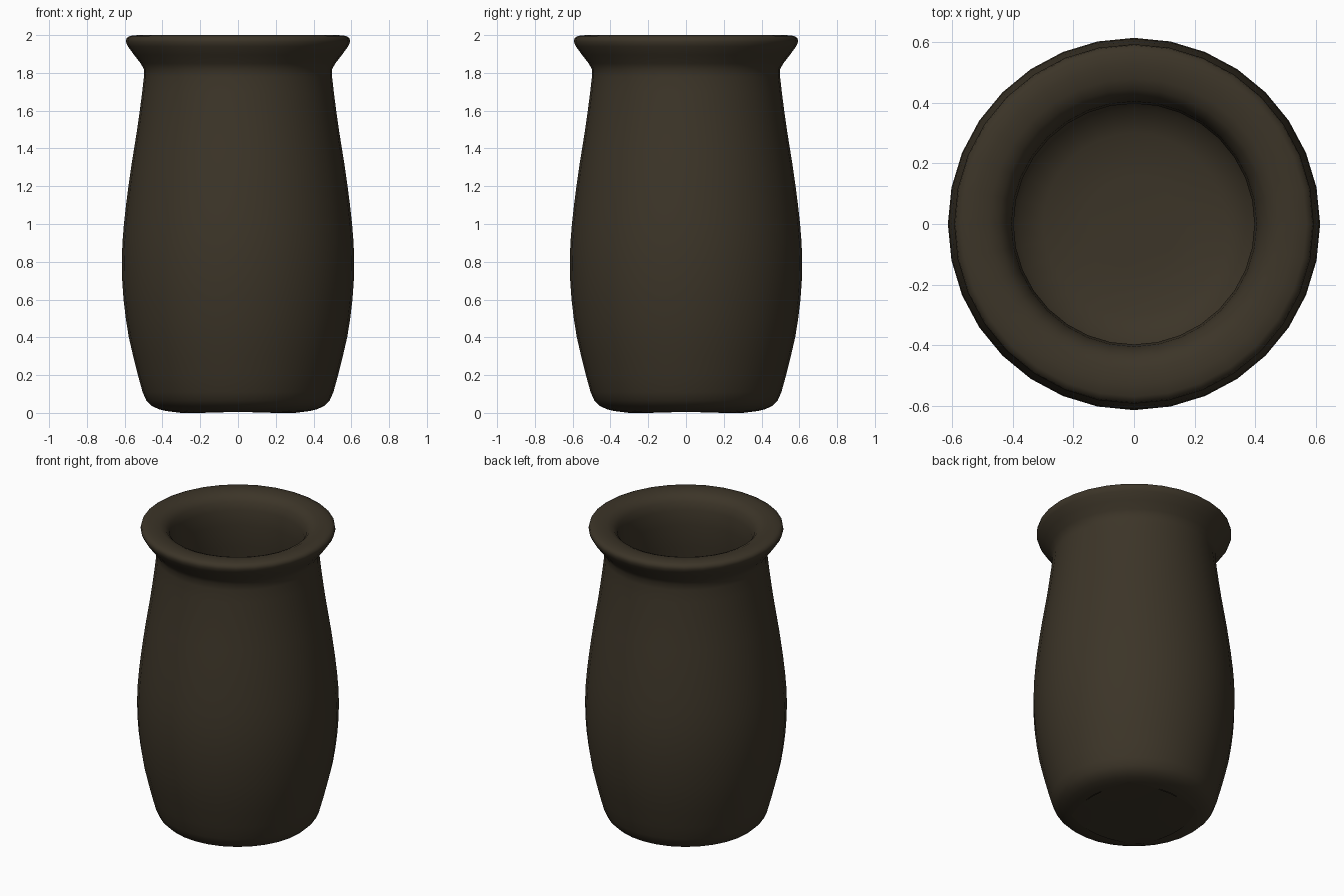
import bpy, bmesh, math

if "Cube" in bpy.data.objects:
    bpy.data.objects.remove(bpy.data.objects["Cube"])

SIDES = 32
mat = bpy.data.materials.new("dark_clay")
mat.diffuse_color = (0.045, 0.035, 0.021, 1)
mat.use_nodes = True
mat.node_tree.nodes["Principled BSDF"].inputs["Base Color"].default_value = mat.diffuse_color


def finish(name, bm):
    mesh = bpy.data.meshes.new(name)
    bm.to_mesh(mesh)
    bm.free()
    for p in mesh.polygons:
        p.use_smooth = True
    mesh.materials.append(mat)
    ob = bpy.data.objects.new(name, mesh)
    bpy.context.collection.objects.link(ob)
    return ob


def lathe(name, profile, close_end):
    bm = bmesh.new()
    rings = []
    for r, z in profile:
        rings.append([bm.verts.new((r * math.cos(math.tau * i / SIDES),
                                    r * math.sin(math.tau * i / SIDES), z))
                      for i in range(SIDES)])
    for a, b in zip(rings, rings[1:]):
        for i in range(SIDES):
            j = (i + 1) % SIDES
            bm.faces.new((a[i], a[j], b[j], b[i]))
    if close_end:
        centre = bm.verts.new((0, 0, profile[-1][1]))
        for i in range(SIDES):
            bm.faces.new((rings[-1][i], rings[-1][(i + 1) % SIDES], centre))
    return finish(name, bm)


# Vase body: outer wall, flared rim, then inner wall down to the floor
outer = [(.335, .004), (.38, .01), (.42, .02), (.455, .036), (.485, .065),
         (.505, .11), (.53, .2), (.555, .3), (.578, .4), (.594, .5),
         (.606, .6), (.613, .7), (.615, .8), (.612, .9), (.604, 1.0),
         (.593, 1.1), (.58, 1.2), (.566, 1.3), (.55, 1.4), (.534, 1.5),
         (.52, 1.6), (.507, 1.7), (.498, 1.78), (.498, 1.82)]
rim = [(.515, 1.85), (.55, 1.895), (.583, 1.94), (.594, 1.965), (.59, 1.985),
       (.57, 1.996), (.53, 2.0), (.48, 1.995), (.445, 1.98), (.42, 1.95),
       (.405, 1.9)]
inner = [(.398, 1.8), (.41, 1.65), (.44, 1.45), (.48, 1.2), (.505, 1.0),
         (.515, .8), (.505, .6), (.475, .4), (.43, .22), (.38, .14),
         (.3, .1), (.15, .09)]
lathe("vase_body", outer + rim + inner, True)

# Base patch: square sheet with bowed edges
bm = bmesh.new()
N = 8
grid = []
for i in range(N + 1):
    row = []
    for j in range(N + 1):
        u, v = 2 * i / N - 1, 2 * j / N - 1
        x = u * (.27 + .065 * (1 - v * v))
        y = v * (.27 + .065 * (1 - u * u))
        row.append(bm.verts.new((x, y, .008 * (u * v) ** 2)))
    grid.append(row)
for i in range(N):
    for j in range(N):
        bm.faces.new((grid[i][j], grid[i][j + 1],
                      grid[i + 1][j + 1], grid[i + 1][j]))
finish("base_patch", bm)
